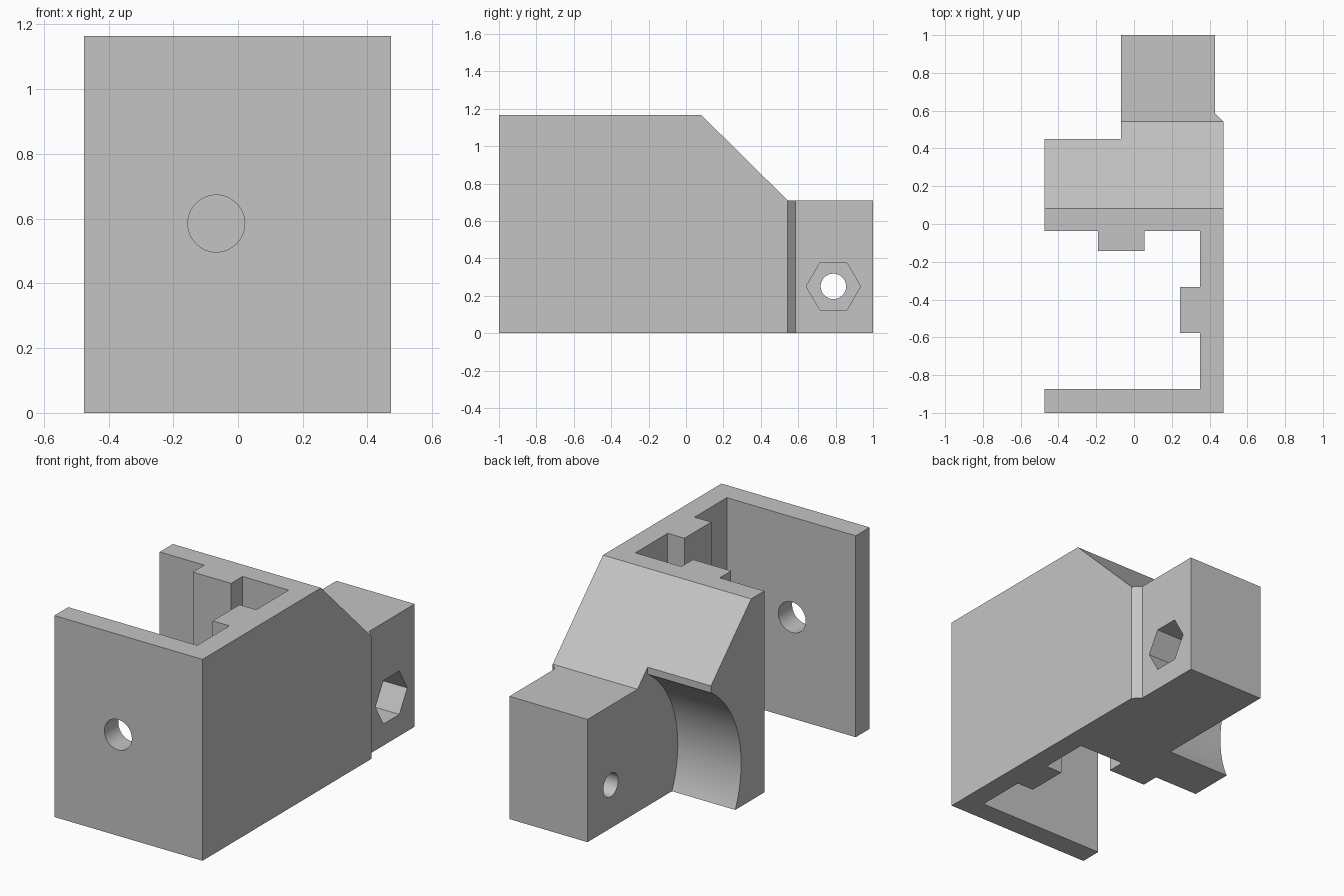
import bpy
import bmesh
from math import pi, radians
from mathutils import Matrix, Vector

if "Cube" in bpy.data.objects:
    bpy.data.objects.remove(bpy.data.objects["Cube"])

HEIGHT = 1.165
PIVOT = Vector((0, 0.788, 0.25))

grey = bpy.data.materials.new("plain grey")
grey.use_nodes = True
grey.diffuse_color = (0.55, 0.55, 0.55, 1)
grey.node_tree.nodes["Principled BSDF"].inputs["Base Color"].default_value = (0.55, 0.55, 0.55, 1)


def finish(name, bm):
    bmesh.ops.recalc_face_normals(bm, faces=bm.faces)
    mesh = bpy.data.meshes.new(name)
    bm.to_mesh(mesh)
    bm.free()
    mesh.materials.append(grey)
    obj = bpy.data.objects.new(name, mesh)
    bpy.context.collection.objects.link(obj)
    return obj


def prism(name, points, direction):
    """Extrude a closed outline along a direction."""
    bm = bmesh.new()
    face = bm.faces.new([bm.verts.new(p) for p in points])
    result = bmesh.ops.extrude_face_region(bm, geom=[face], use_keep_orig=True)
    verts = [g for g in result["geom"] if isinstance(g, bmesh.types.BMVert)]
    bmesh.ops.translate(bm, verts=verts, vec=direction)
    return finish(name, bm)


def rod(name, start, end, radius, sides, spin=0):
    """Cylinder or polygonal rod between two points."""
    start, end = Vector(start), Vector(end)
    axis = end - start
    turn = axis.to_track_quat('Z', 'Y').to_matrix().to_4x4()
    bm = bmesh.new()
    bmesh.ops.create_cone(bm, cap_ends=True, segments=sides, radius1=radius,
                          radius2=radius, depth=axis.length,
                          matrix=Matrix.Translation((start + end) / 2) @ turn @ Matrix.Rotation(spin, 4, 'Z'))
    return finish(name, bm)


def cut(target, cutter):
    mod = target.modifiers.new(cutter.name, 'BOOLEAN')
    mod.operation = 'DIFFERENCE'
    mod.solver = 'EXACT'
    mod.object = cutter
    bpy.context.view_layer.objects.active = target
    bpy.ops.object.modifier_apply(modifier=mod.name)
    bpy.data.objects.remove(cutter)


# Bracket plan: front plate, side wall with rib, rear block with rib, hinge lug
outline = [
    (-.475, -1), (.473, -1), (.473, .543), (.43, .585), (.43, 1), (-.07, 1),
    (-.07, .45), (-.475, .45), (-.475, -.037), (-.19, -.037), (-.19, -.142),
    (.055, -.142), (.055, -.037), (.35, -.037), (.35, -.333), (.243, -.333),
    (.243, -.578), (.35, -.578), (.35, -.873), (-.475, -.873)]
bracket = prism("bracket", [(x, y, 0) for x, y in outline], (0, 0, HEIGHT))

# Sloped back and lower lug top
slope = [(.083, HEIGHT), (.543, .71), (1.2, .71), (1.2, 1.5), (.083, 1.5)]
cut(bracket, prism("slope_cutter", [(-1, y, z) for y, z in slope], (2, 0, 0)))

# Round clearance beside the lug, concentric with the hinge hole
cut(bracket, rod("clearance_cutter", PIVOT + Vector((-.8, 0, 0)),
                 PIVOT + Vector((-.07, 0, 0)), .613, 128))

# Hinge hole, hexagonal nut pocket and front plate hole
cut(bracket, rod("hinge_hole_cutter", PIVOT + Vector((-.5, 0, 0)),
                 PIVOT + Vector((.8, 0, 0)), .068, 48))
pocket = [PIVOT + Vector((.18, 0, 0)) + Matrix.Rotation(k * pi / 3, 3, 'X') @ Vector((0, .145, 0))
          for k in range(6)]
cut(bracket, prism("nut_pocket_cutter", pocket, (.5, 0, 0)))
cut(bracket, rod("front_hole_cutter", (-.067, -1.2, .585), (-.067, -.7, .585), .088, 48))

# Smooth round surfaces, crisp edges
bpy.ops.object.select_all(action='DESELECT')
bracket.select_set(True)
bpy.context.view_layer.objects.active = bracket
bpy.ops.object.shade_smooth_by_angle(angle=radians(25))
